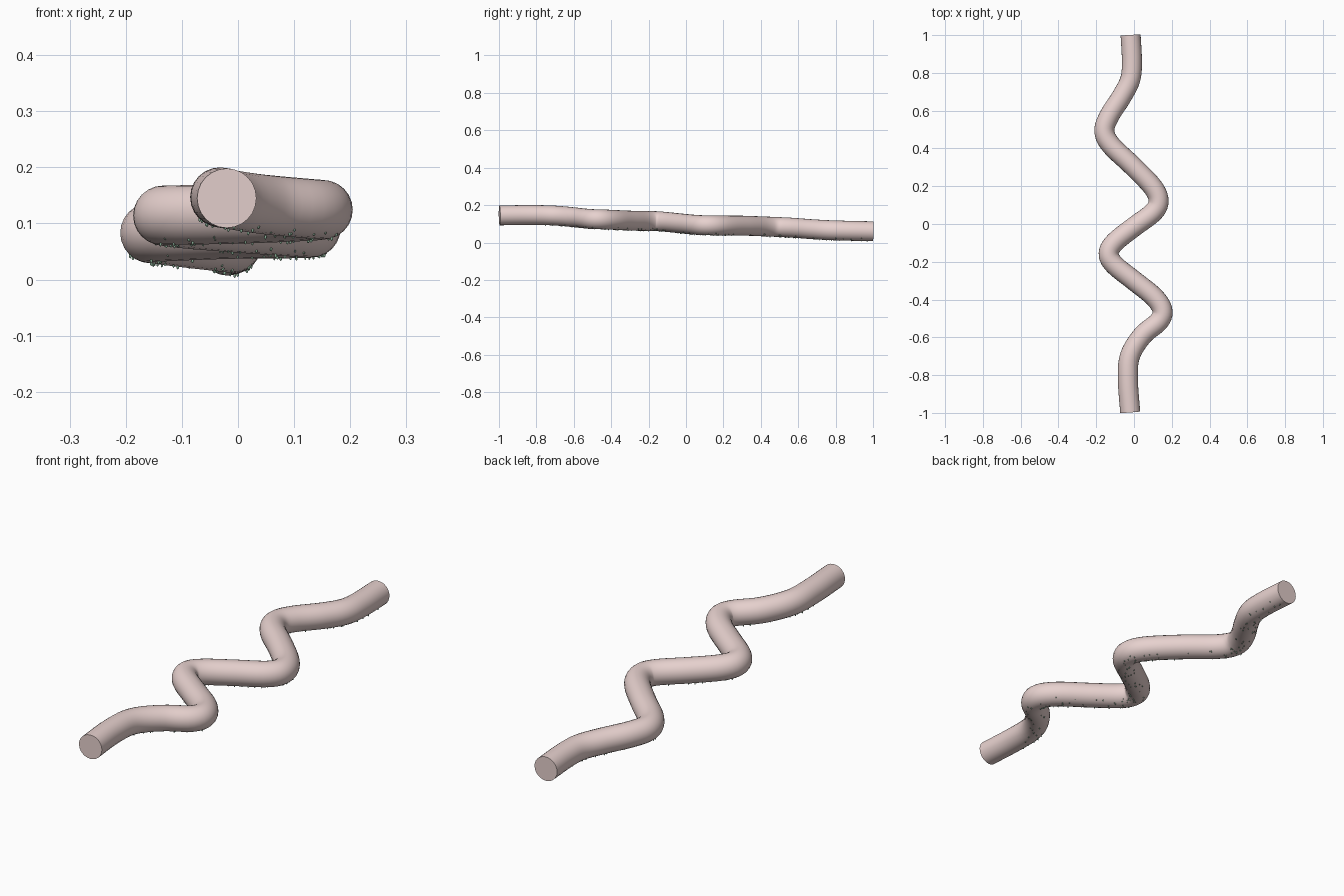
import bpy, bmesh, math, random
from mathutils import Vector, Matrix

if "Cube" in bpy.data.objects:
    bpy.data.objects.remove(bpy.data.objects["Cube"])

random.seed(4)
RADIUS = 0.053
SIDES = 24

# Centre line of the winding body, front to back
PATH = [Vector(p) for p in [
    (-0.020, -0.997, 0.145), (-0.032, -0.83, 0.147), (-0.022, -0.70, 0.144),
    (0.045, -0.59, 0.134), (0.132, -0.515, 0.126), (0.150, -0.455, 0.124),
    (0.105, -0.385, 0.121), (0.000, -0.30, 0.117), (-0.105, -0.215, 0.115),
    (-0.134, -0.155, 0.114), (-0.100, -0.095, 0.109), (0.000, -0.015, 0.101),
    (0.100, 0.060, 0.094), (0.130, 0.120, 0.092), (0.100, 0.195, 0.091),
    (-0.010, 0.310, 0.090), (-0.120, 0.415, 0.086), (-0.157, 0.490, 0.083),
    (-0.132, 0.570, 0.079), (-0.065, 0.675, 0.071), (-0.020, 0.765, 0.066),
    (-0.011, 0.860, 0.063), (-0.018, 1.000, 0.060)]]


def smooth_path(pts, steps):
    """Catmull-Rom samples through the points."""
    ext = [2 * pts[0] - pts[1]] + pts + [2 * pts[-1] - pts[-2]]
    out = []
    for i in range(1, len(ext) - 2):
        a, b, c, d = ext[i - 1:i + 3]
        for k in range(steps):
            t = k / steps
            out.append(0.5 * (2 * b + (c - a) * t + (2 * a - 5 * b + 4 * c - d) * t * t
                              + (3 * b - a - 3 * c + d) * t ** 3))
    return out + [pts[-1]]


def finish(bm, name, color):
    bmesh.ops.recalc_face_normals(bm, faces=bm.faces)
    mesh = bpy.data.meshes.new(name)
    bm.to_mesh(mesh)
    bm.free()
    obj = bpy.data.objects.new(name, mesh)
    bpy.context.collection.objects.link(obj)
    mat = bpy.data.materials.new(name + "_material")
    mat.diffuse_color = color
    mat.use_nodes = True
    mat.node_tree.nodes["Principled BSDF"].inputs["Base Color"].default_value = mat.diffuse_color
    mesh.materials.append(mat)
    bpy.ops.object.select_all(action='DESELECT')
    obj.select_set(True)
    bpy.context.view_layer.objects.active = obj
    bpy.ops.object.shade_smooth_by_angle(angle=math.radians(40))


line = smooth_path(PATH, 5)
frames = []
for i, p in enumerate(line):
    tan = (line[min(i + 1, len(line) - 1)] - line[max(i - 1, 0)]).normalized()
    side = tan.cross(Vector((0, 0, 1))).normalized()
    frames.append((p, side, side.cross(tan)))


def surface(frame, angle, r=RADIUS):
    p, side, up = frame
    return p + r * (side * math.cos(angle) + up * math.sin(angle))


# Winding tube body with flat caps
bm = bmesh.new()
rings = [[bm.verts.new(surface(f, 2 * math.pi * k / SIDES)) for k in range(SIDES)]
         for f in frames]
for r0, r1 in zip(rings, rings[1:]):
    for k in range(SIDES):
        n = (k + 1) % SIDES
        bm.faces.new((r0[k], r0[n], r1[n], r1[k]))
bm.faces.new(rings[0])
bm.faces.new(rings[-1])
finish(bm, "winding_body", (0.80, 0.64, 0.62, 1))

# Tiny nubs scattered over the underside
bm = bmesh.new()
for _ in range(180):
    f = random.choice(frames[6:-1])
    pos = surface(f, -math.pi / 2 + random.uniform(-0.8, 0.8), RADIUS + 0.001)
    pos.y += random.uniform(-0.006, 0.006)
    size = random.uniform(0.0018, 0.003)
    bmesh.ops.create_icosphere(bm, subdivisions=1, radius=size,
                               matrix=Matrix.Translation(pos) @ Matrix.Diagonal((1, 1, 1.6, 1)))
finish(bm, "underside_nubs", (0.25, 0.42, 0.30, 1))
